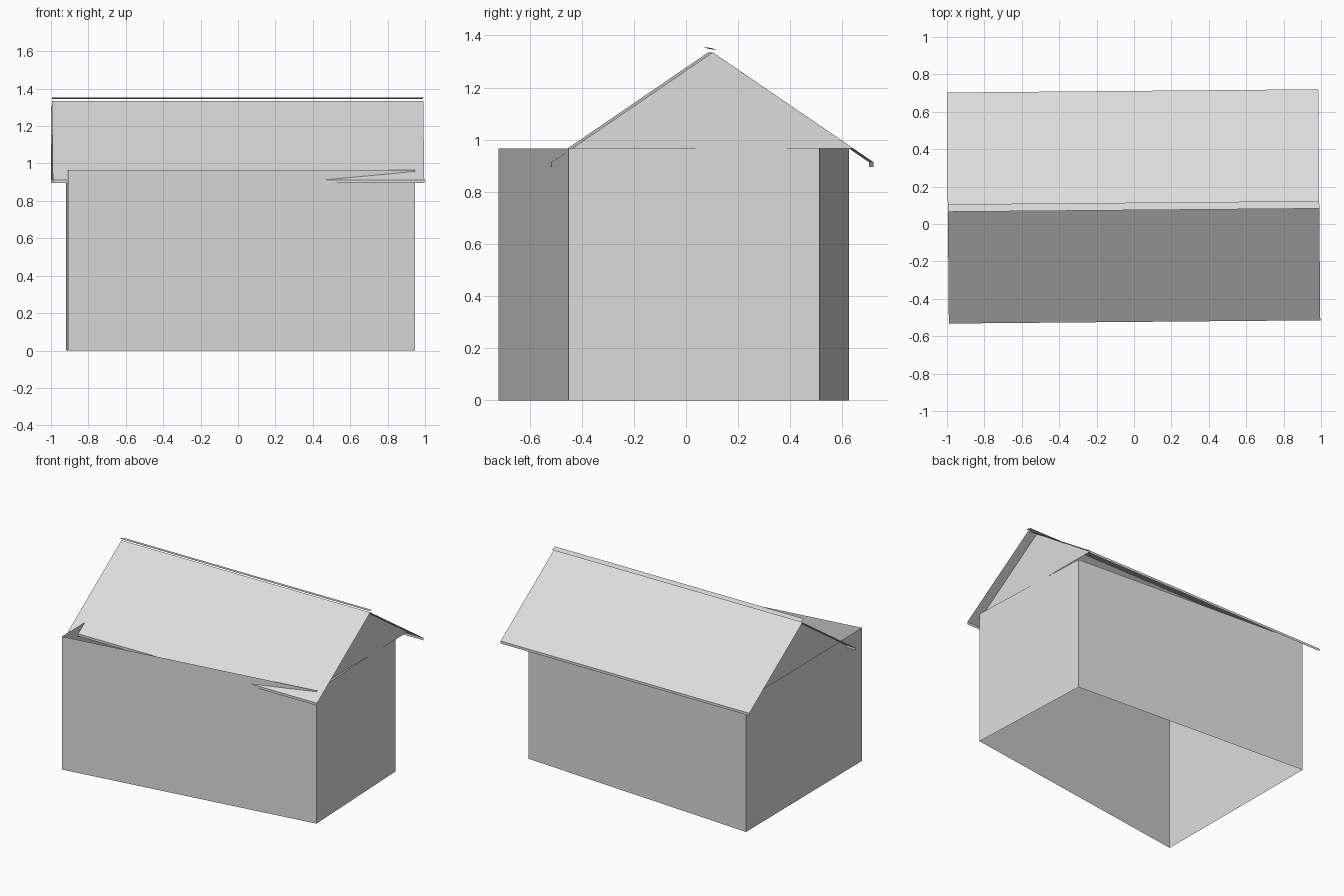
import bpy
import bmesh
from mathutils import Matrix, Vector

default = bpy.data.objects.get("Cube")
if default:
    bpy.data.objects.remove(default, do_unlink=True)

grey = bpy.data.materials.new("light_grey")
grey.use_nodes = True
colour = (0.72, 0.72, 0.72, 1)
grey.diffuse_color = colour
grey.node_tree.nodes["Principled BSDF"].inputs["Base Color"].default_value = colour

# The roof sits slightly turned on the walls
ROOF = Matrix.Translation((-0.0025, 0.094, 0)) @ Matrix.Rotation(0.0088, 4, "Z")
HALF_LENGTH, HALF_SPAN = 0.993, 0.6175
RIDGE_Z, EAVE_Z, WALL_Z = 1.335, 0.913, 0.966


def finish(name, bm, matrix=Matrix()):
    mesh = bpy.data.meshes.new(name)
    bm.to_mesh(mesh)
    bm.free()
    mesh.materials.append(grey)
    obj = bpy.data.objects.new(name, mesh)
    obj.matrix_world = matrix
    bpy.context.collection.objects.link(obj)


def sheet(name, points, offset, closed=False, matrix=Matrix()):
    """Thin sheet made by sweeping a line of points along an offset."""
    bm = bmesh.new()
    start = [bm.verts.new(p) for p in points]
    end = [bm.verts.new(Vector(p) + Vector(offset)) for p in points]
    for i in range(len(points) - (0 if closed else 1)):
        j = (i + 1) % len(points)
        bm.faces.new((start[i], start[j], end[j], end[i]))
    finish(name, bm, matrix)


def roof_strip(name, profile):
    points = [(-HALF_LENGTH, y, z) for y, z in profile]
    sheet(name, points, (2 * HALF_LENGTH, 0, 0), matrix=ROOF)


# Walls: uneven four-sided shell, open above and below
footprint = [(-0.91, -0.72, 0), (0.945, -0.45, 0), (0.905, 0.512, 0), (-0.92, 0.625, 0)]
sheet("walls", footprint, (0, 0, WALL_Z), closed=True)

# Roof slopes and the boards hanging from both eaves
roof_strip("roof_slopes", [(HALF_SPAN, EAVE_Z), (0, RIDGE_Z), (-HALF_SPAN, EAVE_Z)])
for side, label in ((-1, "front"), (1, "back")):
    roof_strip(label + "_eave_board",
               [(side * HALF_SPAN, EAVE_Z), (side * HALF_SPAN, EAVE_Z - 0.018)])

# Tilted capping strip just above the ridge
roof_strip("ridge_cap", [(0.02, 1.345), (-0.02, 1.354)])

# Gable triangles filling the ends under the slopes
base = HALF_SPAN * (RIDGE_Z - WALL_Z) / (RIDGE_Z - EAVE_Z)
for side, label in ((-1, "right"), (1, "left")):
    bm = bmesh.new()
    corners = [(-base * side, WALL_Z), (base * side, WALL_Z), (0, RIDGE_Z)]
    bm.faces.new([bm.verts.new((side * 0.921, y, z)) for y, z in corners])
    finish(label + "_gable", bm, ROOF)
